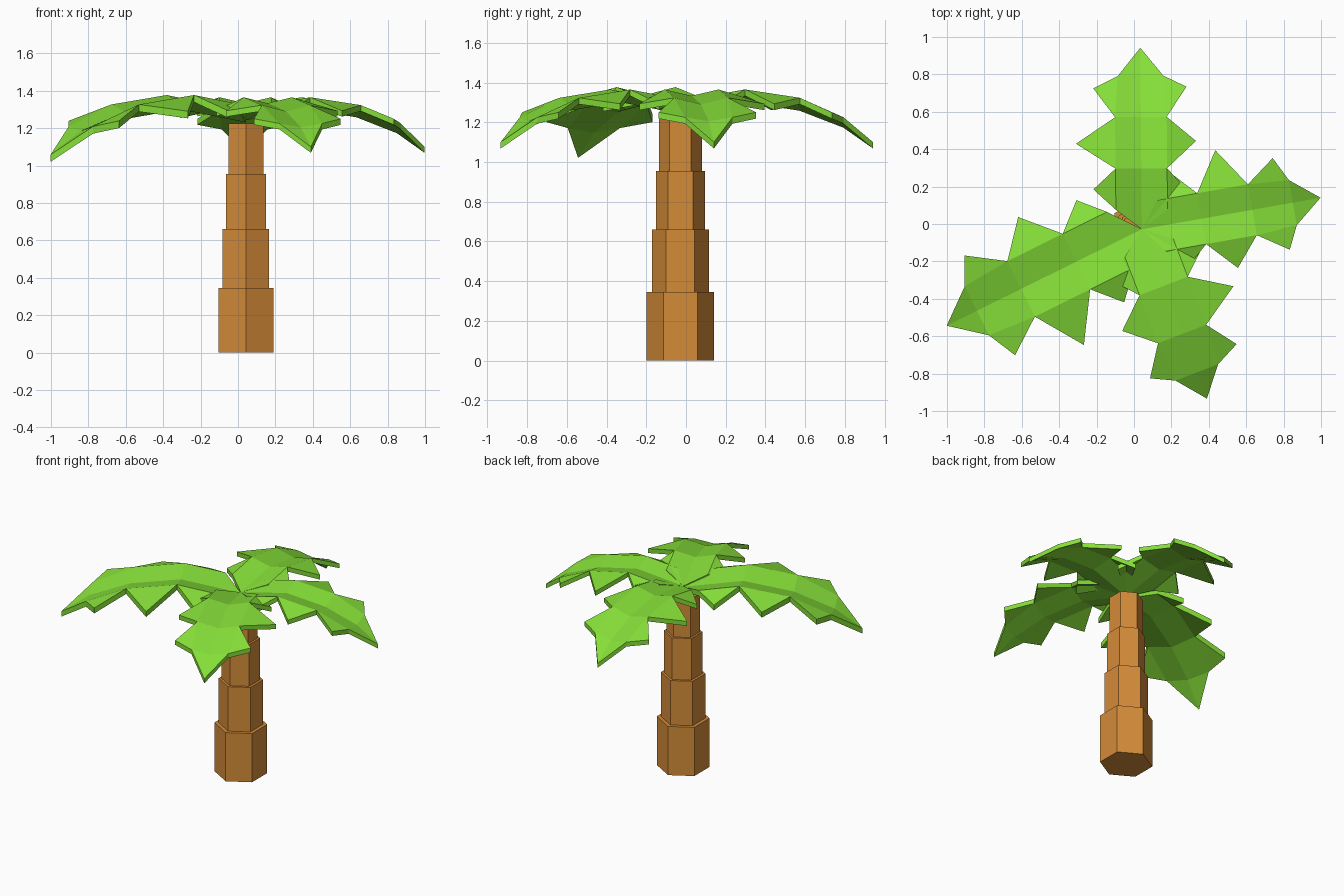
import bpy, bmesh, math
from mathutils import Matrix, Vector

if "Cube" in bpy.data.objects:
    bpy.data.objects.remove(bpy.data.objects["Cube"])

CX, CY = 0.042, -0.028      # trunk axis
LEAF_Z = 1.305              # height of the leaf crown


def material(name, rgb):
    m = bpy.data.materials.new(name)
    m.diffuse_color = (*rgb, 1)
    m.use_nodes = True
    m.node_tree.nodes["Principled BSDF"].inputs["Base Color"].default_value = m.diffuse_color
    return m


GREEN = material("leaf_green", (0.235, 0.73, 0.04))
BROWN = material("trunk_brown", (0.66, 0.26, 0.04))


def add_object(name, bm, mat):
    bmesh.ops.recalc_face_normals(bm, faces=bm.faces)
    me = bpy.data.meshes.new(name)
    bm.to_mesh(me)
    bm.free()
    me.materials.append(mat)
    ob = bpy.data.objects.new(name, me)
    bpy.context.collection.objects.link(ob)
    return ob


# Trunk: stacked hexagonal drums, each narrower than the one below
levels = [0, 0.345, 0.66, 0.955, 1.225]
for i, radius in enumerate([0.17, 0.143, 0.124, 0.108]):
    z0, z1 = levels[i], levels[i + 1]
    bm = bmesh.new()
    place = (Matrix.Translation((CX, CY, (z0 + z1) / 2))
             @ Matrix.Rotation(math.radians(90), 4, 'Z'))
    ring = []
    for z in (z0 - z1, z1 - z0):
        ring.append([bm.verts.new(place @ Vector((radius * math.cos(k * math.pi / 3),
                                                  radius * math.sin(k * math.pi / 3), z / 2)))
                     for k in range(6)])
    bm.faces.new(ring[0])
    bm.faces.new(ring[1])
    for k in range(6):
        n = (k + 1) % 6
        bm.faces.new((ring[0][k], ring[0][n], ring[1][n], ring[1][k]))
    add_object(f"trunk_segment_{i + 1}", bm, BROWN)

# Leaf: sunken midrib, raised notches on both sides, drooping side spikes
MIDRIB = [(0, 0, -0.03), (0.325, 0, 0.028), (0.6, 0, -0.015), (0.82, 0, -0.1)]
TIP = (0.97, 0, -0.205)
NOTCHES = [(0.105, 0.138, 0.02), (0.325, 0.138, 0.06),
           (0.6, 0.138, 0.018), (0.82, 0.122, -0.08)]
SPIKES = {1: [(0.215, 0.257, -0.01), (0.46, 0.348, -0.012), (0.755, 0.253, -0.055)],
          -1: [(0.204, 0.245, -0.01), (0.47, 0.293, -0.012), (0.76, 0.245, -0.055)]}
THICKNESS = 0.032


def leaf(name, angle, scale):
    bm = bmesh.new()
    rib = [bm.verts.new(p) for p in MIDRIB]
    tip = bm.verts.new(TIP)
    for side in (1, -1):
        notch = [bm.verts.new((x, y * side, z)) for x, y, z in NOTCHES]
        spike = [bm.verts.new((x, y * side, z)) for x, y, z in SPIKES[side]]
        for i in range(3):
            bm.faces.new((rib[i], rib[i + 1], notch[i + 1], notch[i]))
            bm.faces.new((notch[i], notch[i + 1], spike[i]))
        bm.faces.new((rib[3], tip, notch[3]))
    # give the blade a vertical thickness
    top = list(bm.faces)
    geo = bmesh.ops.extrude_face_region(bm, geom=top, use_keep_orig=True)["geom"]
    bmesh.ops.translate(bm, vec=(0, 0, -THICKNESS),
                        verts=[g for g in geo if isinstance(g, bmesh.types.BMVert)])
    bm.transform(Matrix.Translation((CX, CY, LEAF_Z))
                 @ Matrix.Rotation(math.radians(angle), 4, 'Z')
                 @ Matrix.Scale(scale, 4))
    add_object(name, bm, GREEN)


leaf("leaf_back", 90.5, 1.0)
leaf("leaf_right", 10, 1.0)
leaf("leaf_front", -69, 1.0)
leaf("leaf_left", 206.3, 1.2)
